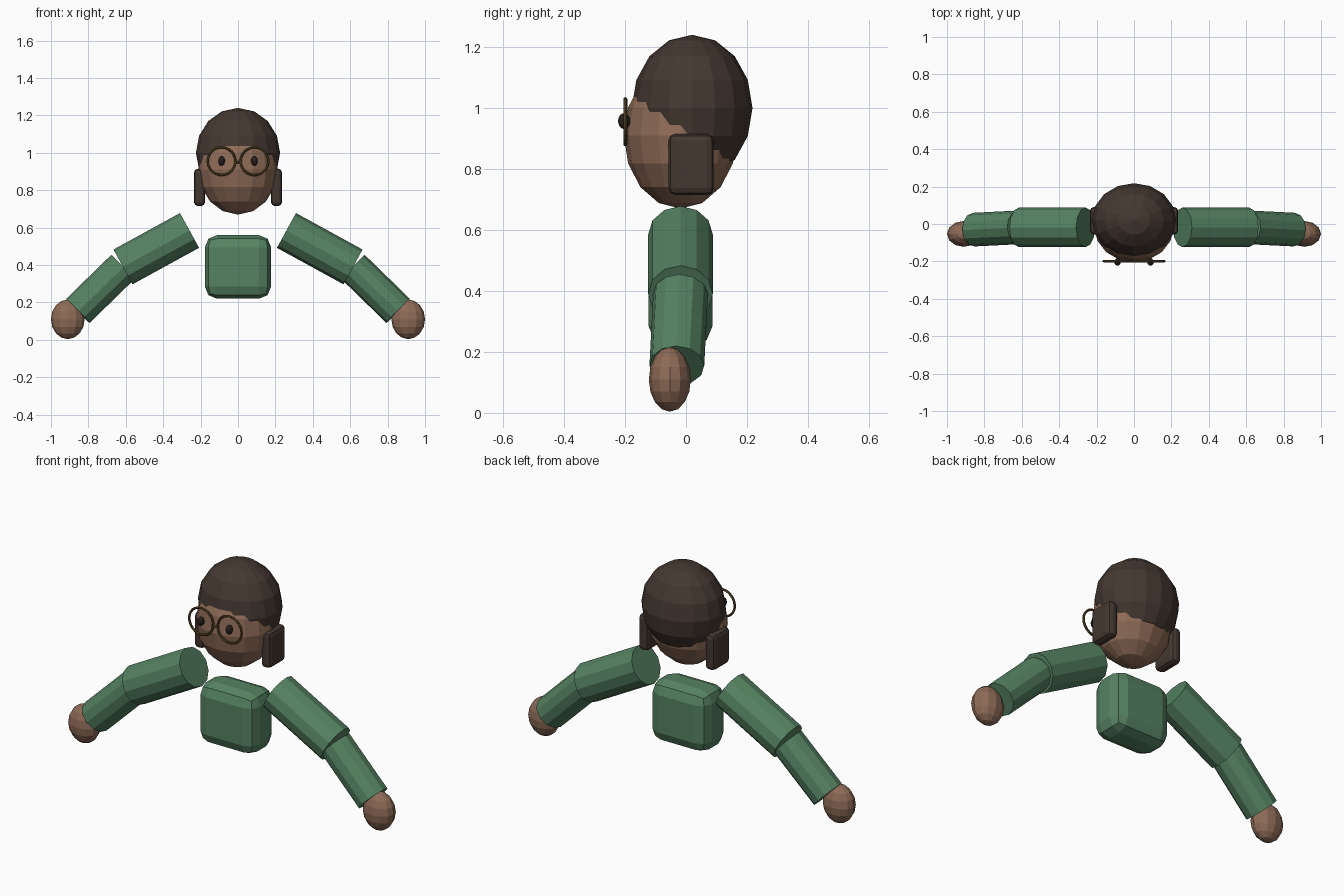
import bpy
from math import pi
from mathutils import Vector

cube = bpy.data.objects.get("Cube")
if cube:
    bpy.data.objects.remove(cube, do_unlink=True)


def material(name, rgb):
    mat = bpy.data.materials.new(name)
    mat.use_nodes = True
    mat.diffuse_color = (*rgb, 1)
    mat.node_tree.nodes["Principled BSDF"].inputs["Base Color"].default_value = (*rgb, 1)
    return mat


SKIN = material("brown skin", (0.27, 0.147, 0.095))
HAIR = material("dark brown hair", (0.058, 0.039, 0.030))
GREEN = material("green cloth", (0.092, 0.225, 0.122))
GOLD = material("dull gold", (0.125, 0.08, 0.025))
DARK = material("near black", (0.02, 0.014, 0.012))


def finish(name, mat):
    obj = bpy.context.object
    obj.name = name
    obj.data.materials.append(mat)
    return obj


def ellipsoid(name, mat, centre, radii, segments=16, rings=8):
    bpy.ops.mesh.primitive_uv_sphere_add(segments=segments, ring_count=rings,
                                         radius=1, location=centre)
    obj = finish(name, mat)
    obj.scale = radii
    return obj


def rounded_box(name, mat, centre, size, bevel):
    bpy.ops.mesh.primitive_cube_add(size=1, location=centre)
    obj = finish(name, mat)
    for v in obj.data.vertices:
        v.co = v.co * Vector(size)
    mod = obj.modifiers.new("rounding", "BEVEL")
    mod.width = bevel
    mod.segments = 2
    return obj


def tube(name, mat, start, end, radius, sides=12):
    a, b = Vector(start), Vector(end)
    bpy.ops.mesh.primitive_cylinder_add(vertices=sides, radius=radius,
                                        depth=(b - a).length, location=(a + b) / 2)
    obj = finish(name, mat)
    obj.rotation_euler = (b - a).to_track_quat("Z", "Y").to_euler()
    return obj


# Head, hair cap and torso
ellipsoid("head", SKIN, (0, -0.018, 0.91), (0.212, 0.186, 0.24))
ellipsoid("hair_cap", HAIR, (0, 0.02, 1.0), (0.225, 0.198, 0.24))
rounded_box("torso", GREEN, (0, -0.018, 0.39), (0.354, 0.21, 0.34), 0.065)

# Bridge of the glasses
tube("glasses_bridge", GOLD, (-0.022, -0.2, 0.95), (0.022, -0.2, 0.95), 0.006, 8)

# Paired parts
for side, s in (("left", 1), ("right", -1)):
    rounded_box(side + "_side_hair", HAIR, (s * 0.206, 0.017, 0.815),
                (0.06, 0.148, 0.2), 0.022)
    ellipsoid(side + "_eye", DARK, (s * 0.088, -0.203, 0.957),
              (0.018, 0.02, 0.026), 12, 8)
    bpy.ops.mesh.primitive_torus_add(major_segments=24, minor_segments=8,
                                     major_radius=0.074, minor_radius=0.0065,
                                     location=(s * 0.088, -0.199, 0.955),
                                     rotation=(pi / 2, 0, 0))
    finish(side + "_glasses_rim", GOLD)

    # Arm from shoulder to hand
    elbow = (s * 0.615, -0.018, 0.39)
    tube(side + "_upper_arm", GREEN, (s * 0.259, -0.018, 0.585), elbow, 0.106)
    tube(side + "_forearm", GREEN, elbow, (s * 0.856, -0.03, 0.155), 0.09)
    ellipsoid(side + "_hand", SKIN, (s * 0.91, -0.053, 0.11),
              (0.09, 0.069, 0.106), 12, 8)
